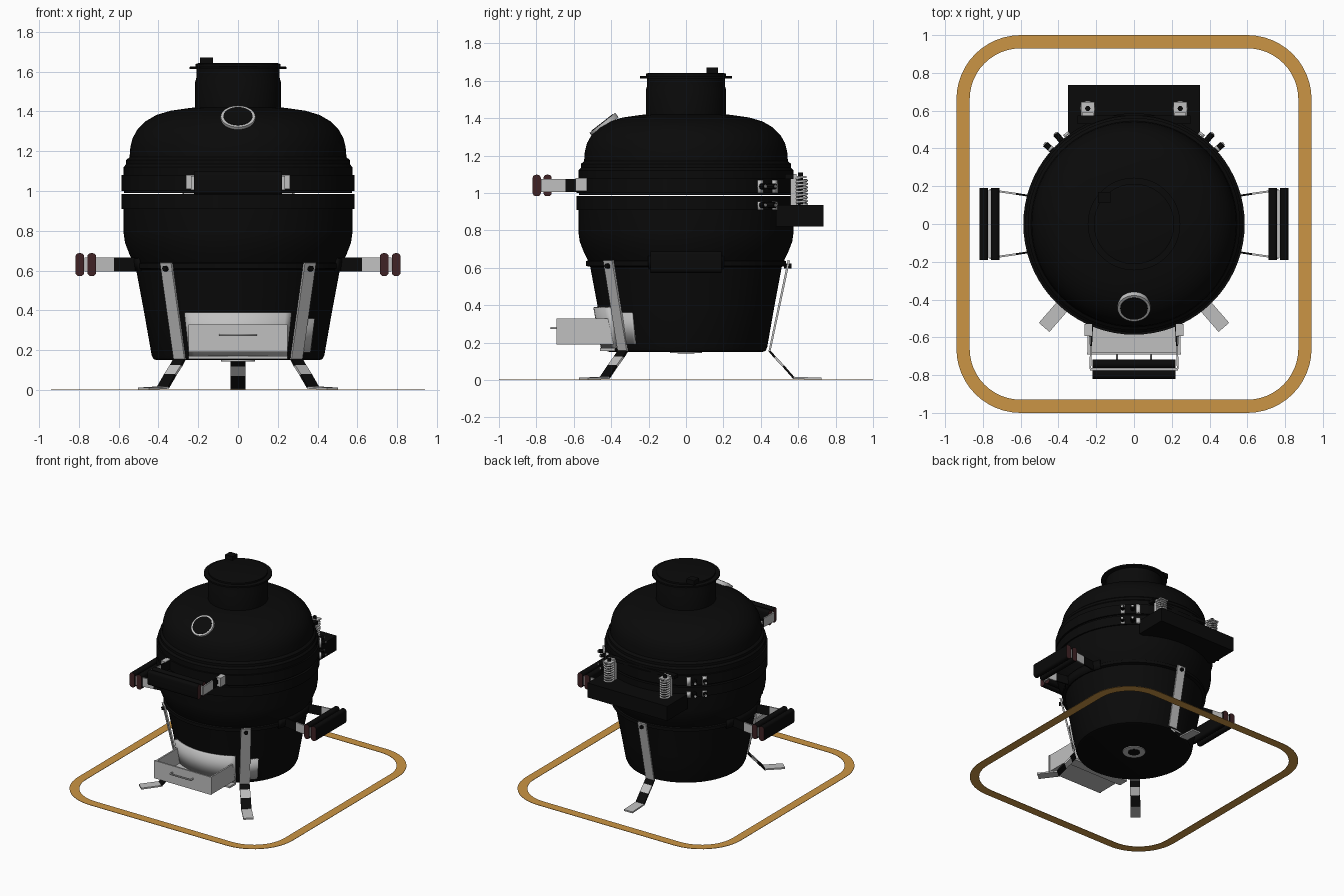
import bpy, bmesh, math
from mathutils import Vector, Matrix

if "Cube" in bpy.data.objects:
    bpy.data.objects.remove(bpy.data.objects["Cube"])


def material(name, rgb):
    m = bpy.data.materials.new(name)
    m.use_nodes = True
    m.diffuse_color = (*rgb, 1)
    m.node_tree.nodes["Principled BSDF"].inputs["Base Color"].default_value = (*rgb, 1)
    return m


BLACK = material("glazed black", (0.003, 0.003, 0.003))
STEEL = material("light steel", (0.53, 0.53, 0.53))
RED = material("dark red wood", (0.05, 0.016, 0.018))
ORANGE = material("orange trim", (0.6, 0.3, 0.058))


def finish(name, bm, mats, smooth=False):
    me = bpy.data.meshes.new(name)
    bmesh.ops.recalc_face_normals(bm, faces=bm.faces)
    bm.to_mesh(me)
    bm.free()
    ob = bpy.data.objects.new(name, me)
    bpy.context.collection.objects.link(ob)
    for m in mats:
        me.materials.append(m)
    if smooth:
        bpy.ops.object.select_all(action='DESELECT')
        ob.select_set(True)
        bpy.context.view_layer.objects.active = ob
        bpy.ops.object.shade_smooth_by_angle(angle=math.radians(35))
    return ob


def box(name, lo, hi, mat, turn=0):
    lo, hi = Vector(lo), Vector(hi)
    bm = bmesh.new()
    bmesh.ops.create_cube(bm, size=1, matrix=Matrix.Rotation(turn, 4, 'Z')
                          @ Matrix.Translation((lo + hi) / 2) @ Matrix.Diagonal((*(hi - lo), 1)))
    return finish(name, bm, [mat])


def lathe(name, profile, mat, steps=72):
    bm = bmesh.new()
    verts = [bm.verts.new((r, 0, z)) for r, z in profile]
    edges = [bm.edges.new(p) for p in zip(verts, verts[1:])]
    bmesh.ops.spin(bm, geom=verts + edges, axis=(0, 0, 1), cent=(0, 0, 0),
                   angle=math.tau, steps=steps)
    bmesh.ops.remove_doubles(bm, verts=bm.verts, dist=0.0005)
    return finish(name, bm, [mat], True)


def cylinder(name, radius, depth, matrix, mat, segments=32):
    bm = bmesh.new()
    bmesh.ops.create_cone(bm, cap_ends=True, segments=segments, radius1=radius,
                          radius2=radius, depth=depth, matrix=matrix)
    return finish(name, bm, [mat], True)


def ribbon(name, pairs, thick, mats, smooth=False):
    """Bent strap through pairs of edge points, one material per segment."""
    bm = bmesh.new()
    rows = [[bm.verts.new(p) for p in pair] for pair in pairs]
    slots = list(dict.fromkeys(mats))
    for i, (a, b) in enumerate(zip(rows, rows[1:])):
        f = bm.faces.new((a[0], a[1], b[1], b[0]))
        f.material_index = slots.index(mats[i % len(mats)])
    ob = finish(name, bm, slots, smooth)
    mod = ob.modifiers.new("thickness", 'SOLIDIFY')
    mod.thickness, mod.offset = thick, 0
    return ob


def wrap(name, a0, a1, low, high, mat, thick=0.014, n=16):
    """Curved plate on the bowl; low and high are (radius, z), angles in degrees."""
    pairs = []
    for i in range(n + 1):
        a = math.radians(a0 + (a1 - a0) * i / n)
        pairs.append([(r * math.cos(a), r * math.sin(a), z) for r, z in (low, high)])
    return ribbon(name, pairs, thick, [mat], True)


def wire(name, points, radius, mat):
    cu = bpy.data.curves.new(name, 'CURVE')
    cu.dimensions, cu.bevel_depth, cu.bevel_resolution = '3D', radius, 1
    sp = cu.splines.new('POLY')
    sp.points.add(len(points) - 1)
    for p, co in zip(sp.points, points):
        p.co = (*co, 1)
    cu.materials.append(mat)
    ob = bpy.data.objects.new(name, cu)
    bpy.context.collection.objects.link(ob)


# Bowl, lid and chimney
lathe("bowl", [(0, .15), (.41, .15), (.425, .155), (.434, .175), (.47, .38), (.512, .605),
               (.535, .61), (.535, .635), (.525, .64), (.545, .68), (.568, .74), (.575, .79),
               (.575, .97), (0, .97)], BLACK)
lathe("lid", [(0, .99), (.573, .99), (.575, 1.12), (.562, 1.135), (.562, 1.155), (.545, 1.17),
              (.541, 1.22), (.53, 1.265), (.505, 1.31), (.465, 1.35), (.41, 1.382),
              (.34, 1.403), (.25, 1.416), (.215, 1.42), (.215, 1.55), (.209, 1.57),
              (.209, 1.62), (0, 1.62)], BLACK)
for name, z0, z1 in (("lower_band", .91, .985), ("upper_band", 1.0, 1.08)):
    lathe(name, [(.56, z0), (.586, z0), (.586, z1), (.56, z1)], BLACK)
lathe("chimney_cap", [(0, 1.612), (.245, 1.612), (.245, 1.624), (.213, 1.626),
                      (.213, 1.638), (.2, 1.642), (0, 1.642)], BLACK)
box("cap_knob", (-.19, .11, 1.635), (-.125, .17, 1.672), BLACK)
cylinder("bottom_vent", .085, .008, Matrix.Translation((0, 0, .148)), STEEL)
cylinder("bottom_vent_hole", .045, .008, Matrix.Translation((0, 0, .146)), BLACK)

# Thermometer on the lid
tilt = Matrix.Translation((0, -.438, 1.363)) @ Matrix.Rotation(math.radians(38), 4, 'X')
cylinder("gauge_body", .087, .03, tilt, STEEL, 40)
cylinder("gauge_dial", .073, .008, tilt @ Matrix.Translation((0, 0, .014)), BLACK, 40)


# Handles: two rounded slats held by a pair of straps
def handle(name, turn, z, half, root, mid, arm_in, arm_out, radii):
    rot = Matrix.Rotation(turn, 4, 'Z')
    for i, r in enumerate(radii):
        bm = bmesh.new()
        bmesh.ops.create_cube(bm, size=1, matrix=Matrix.Diagonal((2 * half, .044, .115, 1)))
        long_edges = [e for e in bm.edges if abs(e.verts[0].co.x - e.verts[1].co.x) > .1]
        bmesh.ops.bevel(bm, geom=long_edges, offset=.018, segments=4, profile=.5,
                        affect='EDGES')
        for f in bm.faces:
            f.material_index = int(abs(f.normal.x) > .9)
        bm.transform(rot @ Matrix.Translation((0, -r, z)))
        finish(f"{name}_slat_{i + 1}", bm, [BLACK, RED], True)
    centre = sum(radii) / 2
    box(name + "_core", (-arm_out, -centre - .006, z - .035),
        (arm_out, -centre + .006, z + .035), STEEL, turn)
    for side in (-1, 1):
        steps = ((arm_in, root), ((arm_in + arm_out) / 2, mid), (arm_out, centre))
        pairs = [[rot @ Vector((side * x, -r, z + d)) for d in (-.035, .035)]
                 for x, r in steps]
        ribbon(name + "_strap", pairs, .01, [BLACK, STEEL])


handle("front_handle", 0, 1.04, .22, .54, .645, .222, .232, (.74, .798))
handle("left_handle", math.pi / 2, .63, .19, .5, .625, .14, .18, (.735, .795))
handle("right_handle", -math.pi / 2, .63, .19, .5, .625, .14, .18, (.735, .795))
for side in (-1, 1):
    box("front_handle_flange", (side * .242 - .02, -.592, 1.01),
        (side * .242 + .02, -.53, 1.08), STEEL)
    box("flange_slot", (side * .232 - .005, -.596, 1.03),
        (side * .232 + .005, -.59, 1.06), BLACK)
    mid = 0 if side > 0 else 180
    wrap("side_handle_bracket", mid - 22, mid + 22, (.53, .595), (.538, .662), BLACK)

# Legs: strap on the bowl, bent shin, flat foot
LEG = [(.55, .64), (.447, .155), (.475, .122), (.52, .075), (.575, .012), (.725, .006)]
LEG_COLOURS = [STEEL, BLACK, STEEL, BLACK, STEEL]
for name, deg in (("front_left_leg", -49), ("front_right_leg", -131), ("back_leg", 90)):
    rot = Matrix.Rotation(math.radians(deg), 4, 'Z')
    pairs = [[rot @ Vector((r, s * .037, z)) for s in (-1, 1)] for r, z in LEG]
    ribbon(name, pairs, .012, LEG_COLOURS)
    cylinder(name + "_bolt", .014, .04, rot @ Matrix.Translation((.545, 0, .61))
             @ Matrix.Rotation(math.pi / 2, 4, 'Y'), BLACK, 12)

# Ash drawer and its curved frame
wrap("drawer_frame", -123, -57, (.444, .17), (.485, .39), STEEL, .022)
wrap("frame_end_plate", -48, -37, (.45, .19), (.477, .36), STEEL)
box("drawer_sill", (-.25, -.46, .155), (.25, -.38, .17), STEEL)
box("drawer_floor", (-.245, -.69, .19), (.245, -.38, .2), STEEL)
box("drawer_front", (-.25, -.692, .19), (.25, -.68, .33), STEEL)
for side in (-1, 1):
    box("drawer_side", (side * .24 - .006, -.69, .19), (side * .24 + .006, -.38, .328), STEEL)
wire("drawer_pull", [(-.09, -.69, .277), (-.09, -.722, .277), (.09, -.722, .277),
                     (.09, -.69, .277)], .006, STEEL)

# Rear hinge: shelf box, springs and bolted plates
box("hinge_box", (-.35, .48, .82), (.35, .735, .935), BLACK)
box("hinge_rail", (-.3, .53, 1.075), (.3, .575, 1.1), BLACK)
TURNS, PER_TURN = 8, 14
for side in (-1, 1):
    x, y = side * .245, .612
    coil = [(x + .034 * math.cos(math.tau * i / PER_TURN),
             y + .034 * math.sin(math.tau * i / PER_TURN),
             .935 + .145 * i / (TURNS * PER_TURN)) for i in range(TURNS * PER_TURN + 1)]
    wire("hinge_spring", coil, .007, STEEL)
    cylinder("spring_rod", .014, .18, Matrix.Translation((x, y, 1.02)), BLACK, 12)
    box("spring_cap", (x - .035, .56, 1.08), (x + .035, .645, 1.09), STEEL)
    box("spring_bracket", (x - .03, .56, .88), (x + .03, .59, 1.1), STEEL)
    for a, z0, z1 in ((42, .91, .955), (42, 1.0, 1.07), (53, .91, .955), (53, 1.0, 1.07)):
        az = a if side > 0 else 180 - a
        wrap("hinge_plate", az - 1.6, az + 1.6, (.595, z0), (.595, z1), STEEL, n=2)
    for a in (42, 49):
        az = math.radians(a if side > 0 else 180 - a)
        for z in (.935, 1.035):
            spot = Matrix.Rotation(az, 4, 'Z') @ Matrix.Translation((.605, 0, z))
            turn = Matrix.Rotation(math.pi / 2, 4, 'Y')
            cylinder("hinge_bolt", .016, .055, spot @ turn, BLACK, 8)
            cylinder("hinge_bolt_head", .009, .008,
                     spot @ Matrix.Translation((.03, 0, 0)) @ turn, STEEL, 8)

# Rounded ground frame
bm = bmesh.new()
loops = []
for radius in (.34, .27):
    loop = []
    for q, (sx, sy) in enumerate(((1, 1), (-1, 1), (-1, -1), (1, -1))):
        for k in range(13):
            a = (q + k / 12) * math.pi / 2
            loop.append(bm.verts.new((sx * .6 + radius * math.cos(a),
                                      sy * .66 + radius * math.sin(a), 0)))
    loops.append(loop)
outer, inner = loops
faces = [bm.faces.new((outer[i - 1], outer[i], inner[i], inner[i - 1]))
         for i in range(len(outer))]
top = bmesh.ops.extrude_face_region(bm, geom=faces)["geom"]
bmesh.ops.translate(bm, vec=(0, 0, .003),
                    verts=[g for g in top if isinstance(g, bmesh.types.BMVert)])
finish("ground_frame", bm, [ORANGE])
